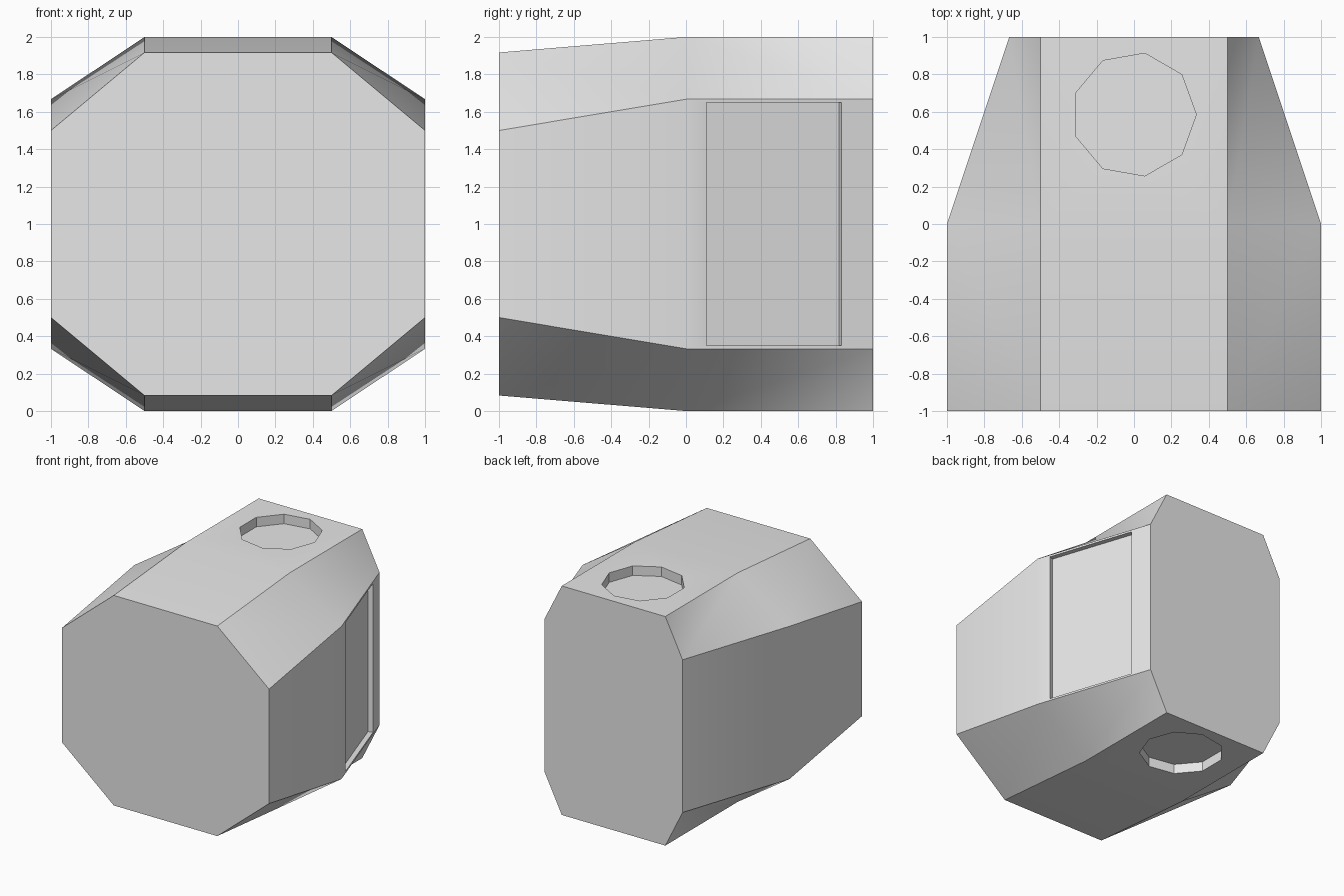
import bpy
import bmesh
import math

cube = bpy.data.objects.get("Cube")
if cube:
    bpy.data.objects.remove(cube, do_unlink=True)

grey = bpy.data.materials.new("plain grey")
grey.use_nodes = True
colour = (0.8, 0.8, 0.8, 1)
grey.diffuse_color = colour
grey.node_tree.nodes["Principled BSDF"].inputs["Base Color"].default_value = colour


def octagon(bm, y, half_width, side_half, top_half):
    """Ring of eight points, mirrored about x = 0 and z = 1."""
    w, s, t, n = half_width, side_half, top_half, 0.5
    points = [(w, s), (n, t), (-n, t), (-w, s), (-w, -s), (-n, -t), (n, -t), (w, -s)]
    return [bm.verts.new((x, y, 1 + z)) for x, z in points]


def cut(target, cutter):
    """Subtract the cutter from the target and remove the cutter."""
    cutter.hide_render = True
    mod = target.modifiers.new("recess", "BOOLEAN")
    mod.operation = "DIFFERENCE"
    mod.solver = "EXACT"
    mod.object = cutter
    bpy.context.view_layer.objects.active = target
    bpy.ops.object.modifier_apply(modifier=mod.name)
    bpy.data.objects.remove(cutter, do_unlink=True)


# Hull: three octagonal rings, front to back
bm = bmesh.new()
rings = [
    octagon(bm, -1, 1, 0.5, 0.917),
    octagon(bm, 0, 1, 0.667, 1),
    octagon(bm, 1, 0.667, 0.667, 1),
]
for front, back in zip(rings, rings[1:]):
    for i in range(8):
        j = (i + 1) % 8
        if i % 2:
            bm.faces.new((front[i], front[j], back[j], back[i]))
        else:
            # Twisted chamfer: split from the rear outer to the front inner corner
            outer, inner = (i, j) if i in (0, 4) else (j, i)
            bm.faces.new((front[outer], front[inner], back[outer]))
            bm.faces.new((front[inner], back[inner], back[outer]))
bm.faces.new(rings[0])
bm.faces.new(rings[-1])
bmesh.ops.recalc_face_normals(bm, faces=bm.faces)
mesh = bpy.data.meshes.new("hull")
bm.to_mesh(mesh)
bm.free()
mesh.materials.append(grey)
hull = bpy.data.objects.new("hull", mesh)
bpy.context.collection.objects.link(hull)

# Round nine-sided recesses in the top and the bottom
depth = 0.083
for z in (0, 2):
    bpy.ops.mesh.primitive_cylinder_add(
        vertices=9, radius=0.333, depth=2 * depth, location=(0, 0.585, z),
        rotation=(0, 0, math.pi / 2))
    cutter = bpy.context.object
    cutter.name = "round_cutter"
    cutter.data.materials.append(grey)
    # Put one corner of the outline exactly on +x
    corner = cutter.data.vertices[0].co
    cutter.rotation_euler.z = -math.atan2(corner.y, corner.x)
    bpy.context.view_layer.update()
    cut(hull, cutter)

# Shallow rectangular recess in the slanted left side
slope = math.atan(1 / 3)
mid_y = 0.47
bpy.ops.mesh.primitive_cube_add(
    size=1, location=(1 - mid_y / 3, mid_y, 1), rotation=(0, 0, slope))
panel = bpy.context.object
panel.name = "panel_cutter"
panel.scale = (0.084, 0.72 / math.cos(slope), 1.3)
panel.data.materials.append(grey)
bpy.context.view_layer.update()
cut(hull, panel)

# Smooth the gentle bends, keep the chamfer edges crisp
bpy.ops.object.select_all(action="DESELECT")
hull.select_set(True)
bpy.context.view_layer.objects.active = hull
bpy.ops.object.shade_smooth_by_angle(angle=math.radians(33))
